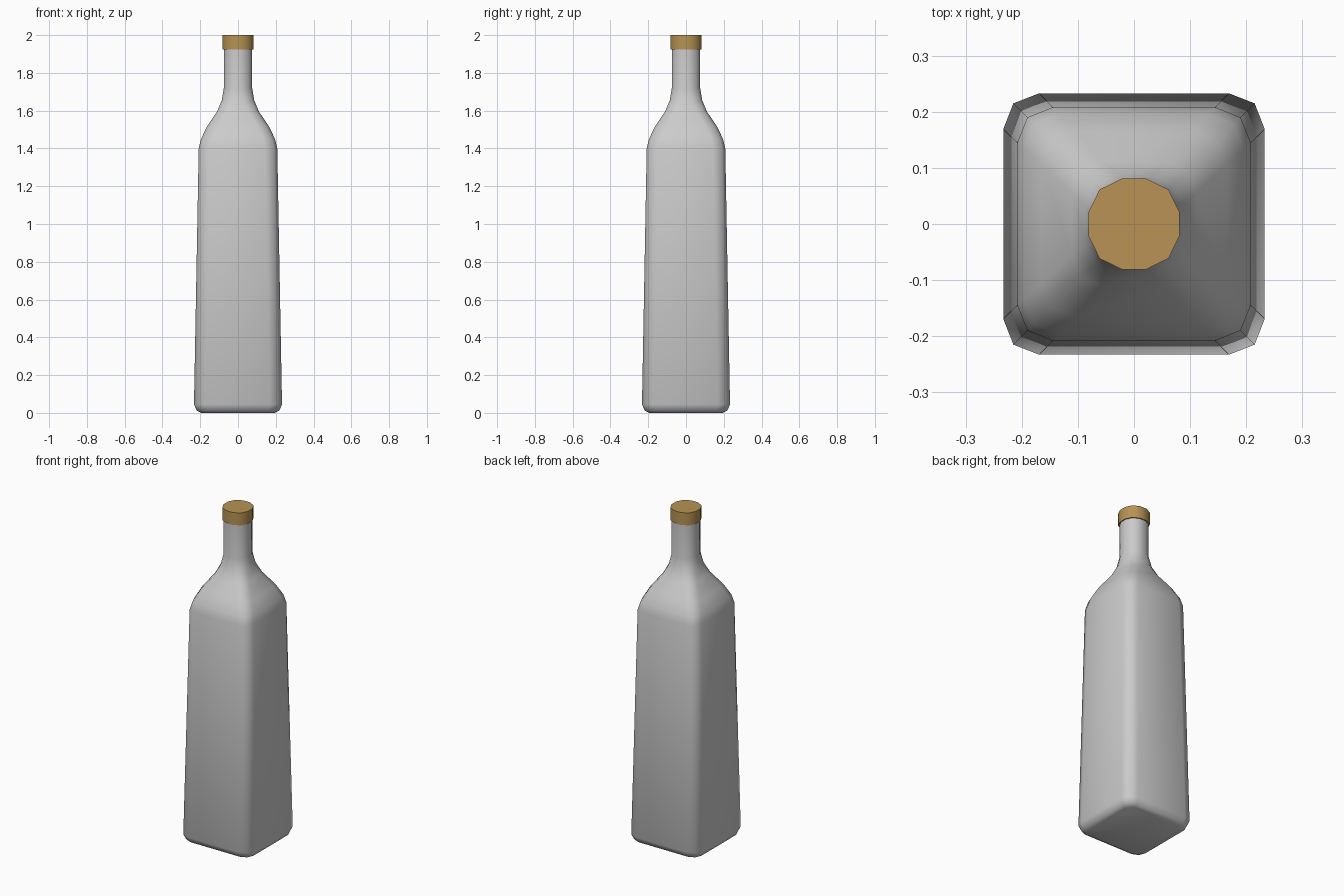
import bpy, bmesh, math

if "Cube" in bpy.data.objects:
    bpy.data.objects.remove(bpy.data.objects["Cube"])


def ring(bm, z, half, flat, diag):
    # twelve-sided section: four flats joined by two-facet corners
    quarter = [(half, -flat), (half, flat), (diag, diag)]
    pts = []
    for k in range(4):
        c, s = round(math.cos(k * math.pi / 2)), round(math.sin(k * math.pi / 2))
        pts += [(x * c - y * s, x * s + y * c) for x, y in quarter]
    return [bm.verts.new((x, y, z)) for x, y in pts]


def loft(name, sections, angle):
    bm = bmesh.new()
    rings = [ring(bm, *s) for s in sections]
    for a, b in zip(rings, rings[1:]):
        for i in range(12):
            j = (i + 1) % 12
            bm.faces.new((a[i], a[j], b[j], b[i]))
    bm.faces.new(rings[0][::-1])
    bm.faces.new(rings[-1])
    bmesh.ops.recalc_face_normals(bm, faces=bm.faces)
    mesh = bpy.data.meshes.new(name)
    bm.to_mesh(mesh)
    bm.free()
    obj = bpy.data.objects.new(name, mesh)
    bpy.context.collection.objects.link(obj)
    bpy.ops.object.select_all(action='DESELECT')
    bpy.context.view_layer.objects.active = obj
    obj.select_set(True)
    bpy.ops.object.shade_smooth_by_angle(angle=math.radians(angle))
    return obj


def round_section(z, half):
    return (z, half, half * 0.268, half * 0.732 * 1.035)


# bottle: rounded base, tapered square body, shoulder, round neck
loft("bottle", [
    (0.0, 0.195, 0.155, 0.183),
    (0.012, 0.219, 0.165, 0.203),
    (0.045, 0.233, 0.169, 0.215),
    (1.40, 0.208, 0.145, 0.190),
    (1.45, 0.196, 0.134, 0.178),
    (1.515, 0.165, 0.105, 0.147),
    (1.595, 0.111, 0.056, 0.095),
    (1.655, 0.086, 0.031, 0.069),
    round_section(1.72, 0.075),
    round_section(1.94, 0.075),
], 60)

# cap
cap = loft("cap", [round_section(1.925, 0.081), round_section(2.0, 0.081)], 40)
mat = bpy.data.materials.new("cork")
mat.diffuse_color = (0.48, 0.29, 0.09, 1)
mat.use_nodes = True
mat.node_tree.nodes["Principled BSDF"].inputs["Base Color"].default_value = mat.diffuse_color
cap.data.materials.append(mat)
